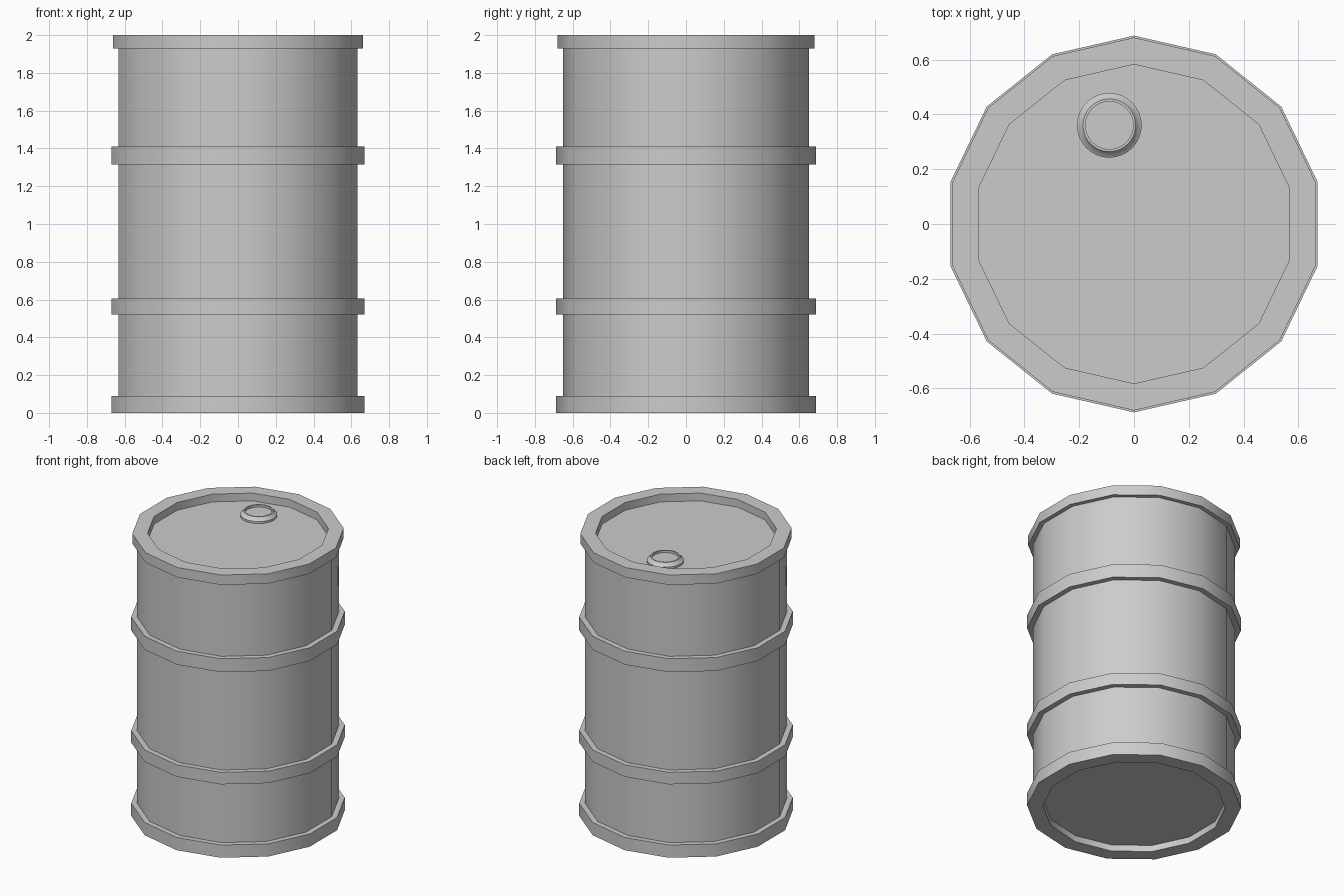
import bpy
import math

if "Cube" in bpy.data.objects:
    bpy.data.objects.remove(bpy.data.objects["Cube"])

SIDES = 14
LID_Z = 1.945
BASE_Z = 0.045


def lathe(name, profile, sides, centre=(0, 0, 0)):
    """Revolve (radius, z) points, listed bottom to top on the outside, about z."""
    verts, faces, rings = [], [], []
    for r, z in profile:
        if r == 0:
            rings.append([len(verts)] * sides)
            verts.append((0, 0, z))
            continue
        rings.append(list(range(len(verts), len(verts) + sides)))
        for k in range(sides):
            a = math.pi / 2 + 2 * math.pi * k / sides
            verts.append((r * math.cos(a), r * math.sin(a), z))
    for low, high in zip(rings, rings[1:]):
        for k in range(sides):
            n = (k + 1) % sides
            quad = [low[k], low[n], high[n], high[k]]
            faces.append(list(dict.fromkeys(quad)))
    mesh = bpy.data.meshes.new(name)
    mesh.from_pydata(verts, [], faces)
    obj = bpy.data.objects.new(name, mesh)
    obj.location = centre
    bpy.context.collection.objects.link(obj)
    bpy.ops.object.select_all(action='DESELECT')
    obj.select_set(True)
    bpy.context.view_layer.objects.active = obj
    bpy.ops.object.shade_smooth_by_angle(angle=math.radians(30))
    return obj


# Drum wall with recessed lid and bottom plates
lathe("drum_body", [(0, BASE_Z), (0.65, BASE_Z), (0.65, LID_Z), (0, LID_Z)], SIDES)

# Raised rims at both ends
lathe("bottom_rim", [(0.585, BASE_Z), (0.585, 0), (0.687, 0), (0.687, 0.09), (0.65, 0.09)], SIDES)
lathe("top_rim", [(0.65, 1.93), (0.68, 1.93), (0.68, 2.0), (0.582, 2.0), (0.582, LID_Z)], SIDES)

# Two hoops around the wall
for name, z0, z1 in (("lower_hoop", 0.52, 0.605), ("upper_hoop", 1.315, 1.41)):
    lathe(name, [(0.65, z0), (0.687, z0), (0.687, z1), (0.65, z1)], SIDES)

# Filler cap on the lid
lathe("filler_cap", [(0.118, 0), (0.118, 0.014), (0.108, 0.02), (0.096, 0.038),
                     (0.087, 0.038), (0.087, 0.022), (0, 0.022)],
      32, (-0.09, 0.36, LID_Z))
